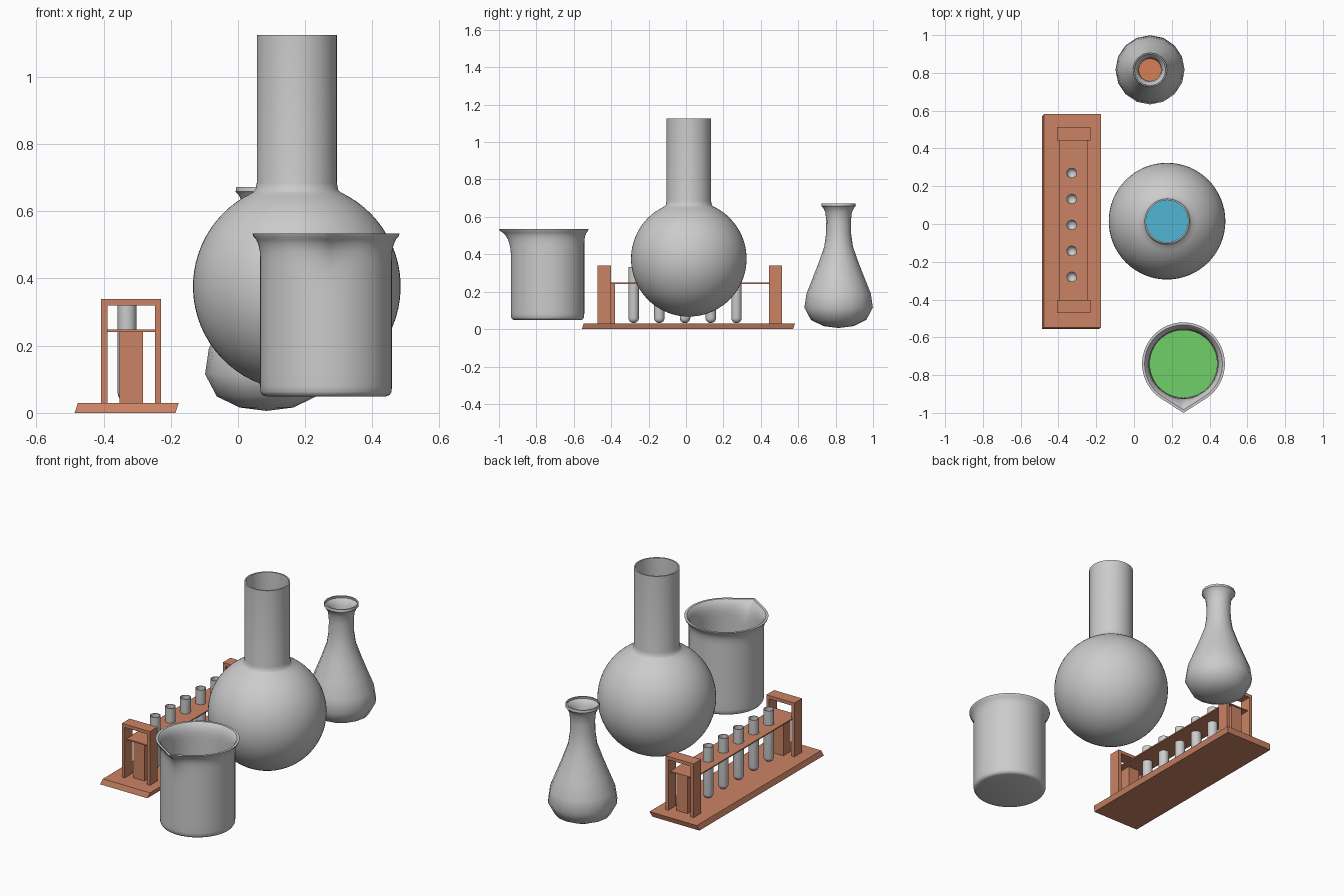
import bpy, bmesh
from math import sin, cos, pi, radians, atan2, hypot
from mathutils import Matrix

if "Cube" in bpy.data.objects:
    bpy.data.objects.remove(bpy.data.objects["Cube"])


def material(name, rgb):
    m = bpy.data.materials.new(name)
    m.diffuse_color = (*rgb, 1)
    m.use_nodes = True
    m.node_tree.nodes["Principled BSDF"].inputs["Base Color"].default_value = m.diffuse_color
    return m


WOOD = material("wood", (0.60, 0.23, 0.13))
BLUE = material("blue", (0.08, 0.47, 0.65))
GREEN = material("green", (0.16, 0.62, 0.14))
ORANGE = material("orange", (0.68, 0.21, 0.09))


def make(name, bm, mat=None, smooth=None):
    bmesh.ops.recalc_face_normals(bm, faces=bm.faces)
    me = bpy.data.meshes.new(name)
    bm.to_mesh(me)
    bm.free()
    ob = bpy.data.objects.new(name, me)
    bpy.context.collection.objects.link(ob)
    if mat:
        me.materials.append(mat)
    if smooth:
        bpy.ops.object.select_all(action='DESELECT')
        ob.select_set(True)
        bpy.context.view_layer.objects.active = ob
        bpy.ops.object.shade_smooth_by_angle(angle=radians(smooth))
    return ob


def offset(profile, t):
    """Inner wall: push the (radius, z) profile inwards by t."""
    out = []
    for i, (r, z) in enumerate(profile):
        a = profile[max(i - 1, 0)]
        b = profile[min(i + 1, len(profile) - 1)]
        dr, dz = b[0] - a[0], b[1] - a[1]
        n = hypot(dr, dz)
        out.append((0 if i == 0 else max(r - dz / n * t, 0), z + dr / n * t))
    out[-1] = (out[-1][0], profile[-1][1])
    return out


def lathe(name, path, pos, segs, mat=None, shape=None, smooth=40):
    bm = bmesh.new()
    vs = [bm.verts.new((r, 0, z)) for r, z in path]
    es = [bm.edges.new(p) for p in zip(vs, vs[1:])]
    bmesh.ops.spin(bm, geom=vs + es, cent=(0, 0, 0), axis=(0, 0, 1),
                   angle=2 * pi, steps=segs)
    bmesh.ops.remove_doubles(bm, verts=bm.verts, dist=1e-5)
    for v in bm.verts:
        if shape:
            shape(v.co)
        v.co.x += pos[0]
        v.co.y += pos[1]
    return make(name, bm, mat, smooth)


def vessel(name, profile, t, pos, segs, shape=None):
    return lathe(name, profile + offset(profile, t)[::-1], pos, segs, None, shape)


def liquid(name, profile, t, level, pos, segs, mat):
    inner = offset(profile, t + 0.002)
    path = []
    for (r, z), (r2, z2) in zip(inner, inner[1:]):
        path.append((r, z))
        if z2 > level:
            path.append((r + (r2 - r) * (level - z) / (z2 - z), level))
            break
    lathe(name, path + [(0, level)], pos, segs, mat)


def box(name, x0, x1, y0, y1, z0, z1, shear=0):
    bm = bmesh.new()
    bmesh.ops.create_cube(bm, size=1)
    for v in bm.verts:
        c = v.co
        s = shear if c.z > 0 else 0
        v.co = ((x0 + x1) / 2 + c.x * (x1 - x0) + s,
                (y0 + y1) / 2 + c.y * (y1 - y0) + s,
                (z0 + z1) / 2 + c.z * (z1 - z0))
    return make(name, bm, WOOD)


# Round flask: sphere with a straight neck
R, CZ = 0.309, 0.376
ball = [(R * sin(a), CZ - R * cos(a)) for a in (radians(155) * i / 30 for i in range(31))]
ball += [(0.123, 0.664), (0.119, 0.685), (0.119, 1.125)]
POS = (0.175, 0.015)
vessel("round_flask", ball, 0.008, POS, 64)
liquid("round_flask_liquid", ball, 0.008, 0.37, POS, 64, BLUE)

# Conical flask with a coarse 16-sided body
cone = [(0, 0.006), (0.08, 0.016), (0.148, 0.049), (0.183, 0.115), (0.172, 0.19),
        (0.140, 0.27), (0.105, 0.36), (0.077, 0.44), (0.067, 0.51), (0.066, 0.58),
        (0.071, 0.625), (0.084, 0.65), (0.092, 0.658), (0.090, 0.672)]
POS = (0.085, 0.816)
vessel("conical_flask", cone, 0.007, POS, 16)
liquid("conical_flask_liquid", cone, 0.007, 0.24, POS, 16, ORANGE)

# Beaker with flared rim and pouring spout towards the front
RIM, TIP = 0.219, radians(32.6)
cup = [(0, 0.049), (0.178, 0.049), (0.189, 0.053), (0.195, 0.063), (0.196, 0.08)]
cup += [(0.196, 0.08 + 0.04 * i) for i in range(1, 9)]
cup += [(0.196, 0.43), (0.196, 0.455), (0.197, 0.48), (0.201, 0.50), (0.208, 0.516),
        (0.216, 0.525), (0.219, 0.534)]


def spout(co):
    ang = abs(atan2(co.x, -co.y))
    h = min(max((co.z - 0.39) / 0.14, 0), 1)
    if ang < TIP and hypot(co.x, co.y) > 0.1:
        k = 1 + (1 / cos(TIP - ang) - 1) * h * h
        co.x *= k
        co.y *= k


POS = (0.262, -0.74)
vessel("beaker", cup, 0.014, POS, 96, spout)
liquid("beaker_liquid", cup, 0.014, 0.22, POS, 96, GREEN)

# Test tube rack: slanted base slab, two end frames with pillars
box("rack_base", -0.486, -0.186, -0.557, 0.572, 0, 0.03, 0.01)
for end, y0, y1, p0, p1 in (("front", -0.472, -0.402, -0.445, -0.38),
                            ("back", 0.443, 0.513, 0.443, 0.49)):
    box(end + "_left_post", -0.407, -0.389, y0, y1, 0.03, 0.32)
    box(end + "_right_post", -0.247, -0.229, y0, y1, 0.03, 0.32)
    box(end + "_top_bar", -0.407, -0.229, y0, y1, 0.32, 0.339)
    box(end + "_pillar", -0.353, -0.282, p0, p1, 0.03, 0.241)

# Shelf with holes for the tubes
TX, TR = -0.33, 0.028
tube_y = [-0.005 + 0.1375 * i for i in range(-2, 3)]
shelf = box("rack_shelf", -0.395, -0.245, -0.455, 0.495, 0.241, 0.248)
bm = bmesh.new()
for y in tube_y:
    bmesh.ops.create_cone(bm, cap_ends=True, segments=24, radius1=TR, radius2=TR,
                          depth=0.1, matrix=Matrix.Translation((TX, y, 0.245)))
cutter = make("hole_cutter", bm)
cutter.hide_render = True
mod = shelf.modifiers.new("holes", 'BOOLEAN')
mod.operation = 'DIFFERENCE'
mod.object = cutter
bpy.context.view_layer.objects.active = shelf
bpy.ops.object.modifier_apply(modifier=mod.name)
bpy.data.objects.remove(cutter)

# Test tubes: round-bottomed, open at the top
tube = [(TR * sin(a), 0.06 - TR * cos(a)) for a in (pi / 2 * i / 6 for i in range(7))]
tube.append((TR, 0.332))
for i, y in enumerate(tube_y):
    vessel(f"test_tube_{i + 1}", tube, 0.003, (TX, y), 24)
